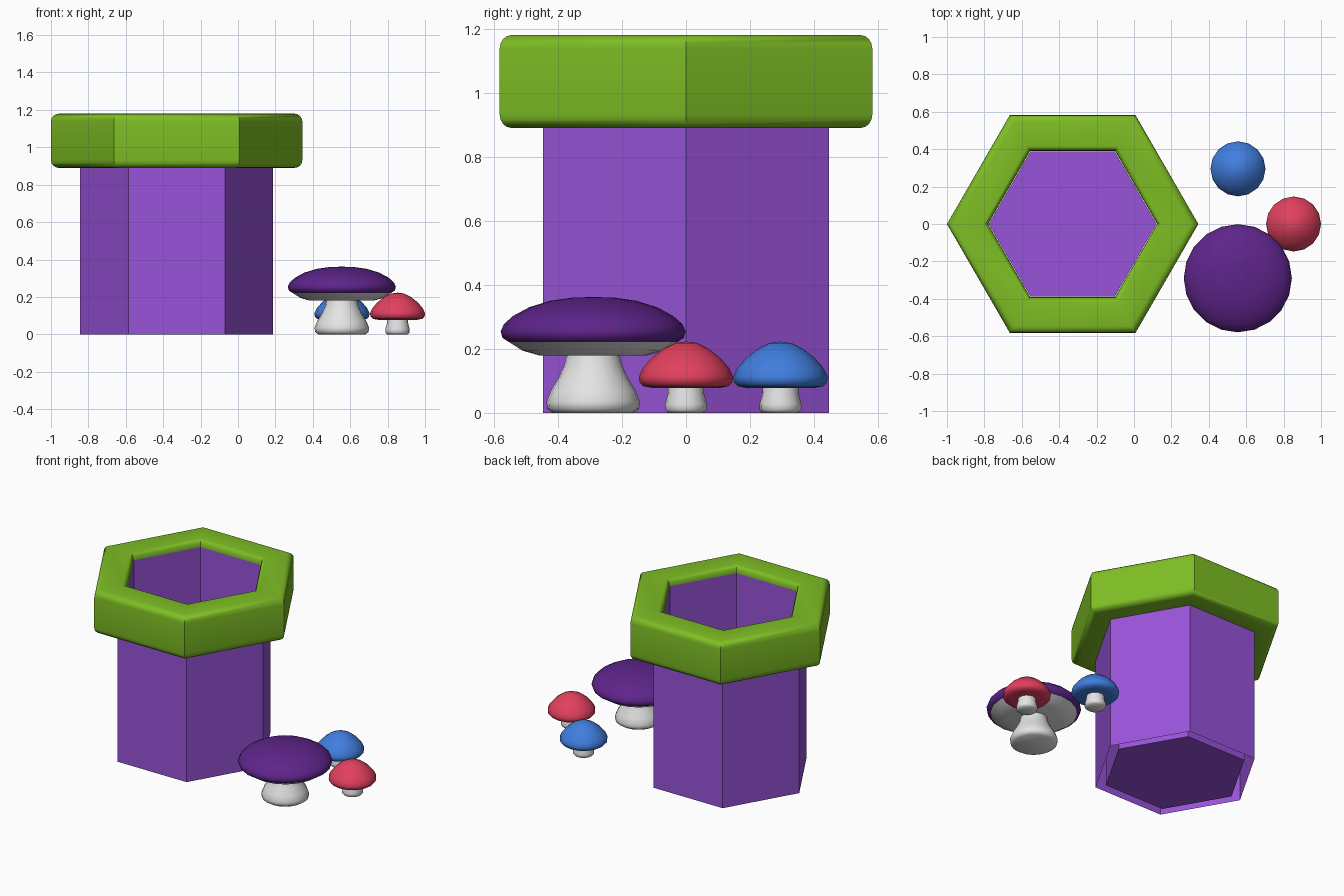
import bpy, bmesh, math

if "Cube" in bpy.data.objects:
    bpy.data.objects.remove(bpy.data.objects["Cube"])


def material(name, r, g, b):
    lin = [((c / 255 + 0.055) / 1.055) ** 2.4 for c in (r, g, b)]
    m = bpy.data.materials.new(name)
    m.diffuse_color = (*lin, 1)
    m.use_nodes = True
    m.node_tree.nodes["Principled BSDF"].inputs["Base Color"].default_value = m.diffuse_color
    return m


GREEN = material("lime green", 126, 190, 36)
PURPLE = material("purple", 152, 83, 216)
DEEP = material("deep purple", 94, 36, 138)
RED = material("red", 226, 64, 94)
BLUE = material("blue", 64, 126, 222)
WHITE = material("white", 228, 228, 228)


def lathe(name, profile, sides, centre, mat, closed=False, angle=40):
    """Turn an (r, z) profile around a vertical axis; r = 0 makes a pole."""
    bm = bmesh.new()
    rings = []
    for r, z in profile:
        if r == 0:
            rings.append([bm.verts.new((0, 0, z))] * sides)
        else:
            rings.append([bm.verts.new((r * math.cos(math.tau * i / sides),
                                        r * math.sin(math.tau * i / sides), z))
                          for i in range(sides)])
    pairs = list(zip(rings, rings[1:]))
    if closed:
        pairs.append((rings[-1], rings[0]))
    for a, b in pairs:
        for i in range(sides):
            j = (i + 1) % sides
            bm.faces.new(list(dict.fromkeys((a[i], a[j], b[j], b[i]))))
    me = bpy.data.meshes.new(name)
    bm.to_mesh(me)
    bm.free()
    me.materials.append(mat)
    ob = bpy.data.objects.new(name, me)
    ob.location = (*centre, 0)
    bpy.context.collection.objects.link(ob)
    bpy.ops.object.select_all(action='DESELECT')
    ob.select_set(True)
    bpy.context.view_layer.objects.active = ob
    bpy.ops.object.shade_smooth_by_angle(angle=math.radians(angle))
    return ob


# Hexagonal pipe: outer wall, inner cup with floor, rounded rim
PIPE = (-0.328, 0)
lathe("pipe_outer_wall", [(0.516, 0), (0.516, 0.93)], 6, PIPE, PURPLE)
lathe("pipe_inner_cup", [(0.449, 1.135), (0.449, 0.002), (0, 0.002)], 6, PIPE, PURPLE)

rim = []
R_IN, R_OUT, Z0, Z1, B = 0.452, 0.672, 0.89, 1.18, 0.042
for cr, cz, start in ((R_OUT - B, Z0 + B, -90), (R_OUT - B, Z1 - B, 0),
                      (R_IN + B * 0.7, Z1 - B, 90), (R_IN + B * 0.7, Z0 + B, 180)):
    br = B if cr > 0.55 else B * 0.7
    for k in range(5):
        a = math.radians(start + 22.5 * k)
        rim.append((cr + br * math.cos(a), cz + B * math.sin(a)))
lathe("pipe_rim", rim, 6, PIPE, GREEN, closed=True)

# Large mushroom: flared stem, pale underside, wide cap
BIG = (0.555, -0.29)
lathe("large_stem", [(0, 0), (0.125, 0), (0.143, 0.012), (0.146, 0.035), (0.132, 0.07),
                     (0.108, 0.11), (0.09, 0.15), (0.082, 0.185)], 20, BIG, WHITE, angle=60)
lathe("large_cap_underside", [(0, 0.18), (0.17, 0.18), (0.22, 0.194), (0.264, 0.222)],
      20, BIG, WHITE)
lathe("large_cap", [(0.264, 0.222), (0.283, 0.234), (0.289, 0.254), (0.279, 0.277),
                    (0.25, 0.303), (0.2, 0.33), (0.135, 0.35), (0.065, 0.36), (0, 0.362)],
      20, BIG, DEEP, angle=60)

# Two small mushrooms
SMALL_STEM = [(0, 0), (0.055, 0), (0.065, 0.01), (0.065, 0.028), (0.057, 0.058), (0.055, 0.09)]
SMALL_CAP = [(0, 0.078), (0.105, 0.078), (0.132, 0.083), (0.145, 0.096), (0.147, 0.113),
             (0.136, 0.138), (0.108, 0.171), (0.07, 0.201), (0.035, 0.218), (0, 0.223)]
for colour, mat, centre in (("red", RED, (0.853, 0)), ("blue", BLUE, (0.556, 0.295))):
    lathe(colour + "_mushroom_stem", SMALL_STEM, 16, centre, WHITE, angle=60)
    lathe(colour + "_mushroom_cap", SMALL_CAP, 16, centre, mat, angle=60)

# Make face directions point outward on solids; the inner cup faces its hollow
for ob in bpy.context.collection.objects:
    bm = bmesh.new()
    bm.from_mesh(ob.data)
    if ob.name not in ("pipe_outer_wall", "pipe_inner_cup", "large_cap_underside"):
        if ob.name != "large_cap":
            bmesh.ops.recalc_face_normals(bm, faces=bm.faces)
    elif ob.name == "large_cap_underside":
        for f in bm.faces:
            if f.normal.z > 0:
                f.normal_flip()
    bm.to_mesh(ob.data)
    bm.free()
